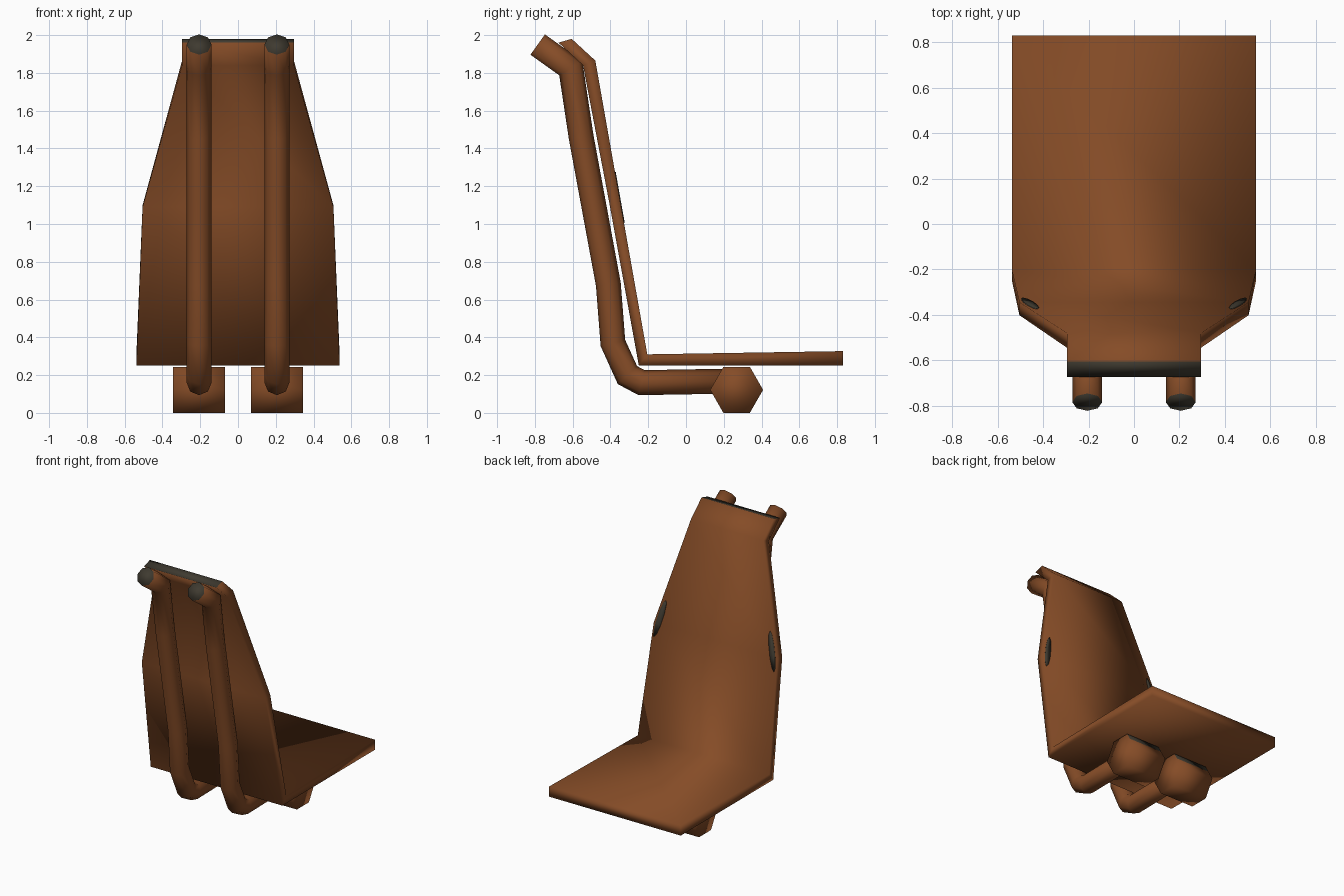
import bpy, bmesh, math
from mathutils import Vector

if "Cube" in bpy.data.objects:
    bpy.data.objects.remove(bpy.data.objects["Cube"])


def material(name, rgb):
    m = bpy.data.materials.new(name)
    m.diffuse_color = (*rgb, 1)
    m.use_nodes = True
    m.node_tree.nodes["Principled BSDF"].inputs["Base Color"].default_value = m.diffuse_color
    return m


MATS = [material("rust brown", (0.235, 0.072, 0.020)),
        material("worn dark grey", (0.050, 0.043, 0.030))]


def finish(bm, name, grey_rule):
    """Turn bmesh into a smooth object, greying the faces the rule picks."""
    bmesh.ops.recalc_face_normals(bm, faces=bm.faces[:])
    bm.normal_update()
    for f in bm.faces:
        f.smooth = True
        f.material_index = int(grey_rule(f))
    me = bpy.data.meshes.new(name)
    bm.to_mesh(me)
    bm.free()
    for m in MATS:
        me.materials.append(m)
    ob = bpy.data.objects.new(name, me)
    bpy.context.collection.objects.link(ob)
    return ob


def loft(bm, rings):
    """Skin a list of equal-length point rings and cap both ends."""
    vs = [[bm.verts.new(p) for p in r] for r in rings]
    n = len(vs[0])
    for a, b in zip(vs, vs[1:]):
        for i in range(n):
            j = (i + 1) % n
            bm.faces.new((a[i], a[j], b[j], b[i]))
    bm.faces.new(vs[0][::-1])
    bm.faces.new(vs[-1])


# Seat and backrest: one bent plate; rows are half width, inner y/z, outer y/z
rows = [(0.538, 0.83, 0.327, 0.83, 0.252),
        (0.538, -0.205, 0.31, -0.25, 0.252),
        (0.505, -0.345, 1.10, -0.402, 1.09),
        (0.296, -0.48, 1.865, -0.545, 1.84),
        (0.296, -0.605, 1.98, -0.675, 1.96)]
bm = bmesh.new()
loft(bm, [[(-w, yi, zi), (w, yi, zi), (w, yo, zo), (-w, yo, zo)]
          for w, yi, zi, yo, zo in rows])
finish(bm, "seat_shell", lambda f: min(v.co.z for v in f.verts) > 1.9)

# Rear support tube: centre line in y, z
path = [Vector((0, y, z)) for y, z in
        [(0.22, 0.168), (-0.235, 0.16), (-0.31, 0.20), (-0.387, 0.37),
         (-0.411, 0.68), (-0.555, 1.46), (-0.61, 1.825), (-0.785, 1.95)]]
TUBE_R, SIDES = 0.066, 8


def tube_rings(x):
    rings = []
    for i, p in enumerate(path):
        d1 = (p - path[max(i - 1, 0)]).normalized() if i else None
        d2 = (path[i + 1] - p).normalized() if i + 1 < len(path) else None
        t = ((d1 or d2) + (d2 or d1)).normalized()
        miter = 1 / t.dot(d1 or d2)
        up = Vector((0, -t.z, t.y)) * miter
        rings.append([p + Vector((x, 0, 0)) + TUBE_R *
                      (Vector((math.cos(a), 0, 0)) + up * math.sin(a))
                      for a in (2 * math.pi * k / SIDES for k in range(SIDES))])
    return rings


for side, label in ((-1, "left"), (1, "right")):
    x = 0.206 * side

    # Support tube with bare metal tip
    bm = bmesh.new()
    loft(bm, tube_rings(x))
    finish(bm, "support_tube_" + label,
           lambda f: min(v.co.z for v in f.verts) > 1.87)

    # Six-sided foot, worn along its upper rear edge
    bm = bmesh.new()
    hexagon = [(0.268 + 0.14 * math.cos(k * math.pi / 3),
                0.122 + 0.141 * math.sin(k * math.pi / 3)) for k in range(6)]
    loft(bm, [[(x + dx, y, z) for y, z in hexagon] for dx in (-0.137, 0.137)])
    slope = [f for f in bm.faces
             if abs(f.normal.x) < 0.5 or len(f.verts) == 6]
    geom = slope + bm.edges[:] + bm.verts[:]
    bmesh.ops.bisect_plane(bm, geom=geom, plane_co=(0, 0, 0.195),
                           plane_no=(0, 0, 1))
    finish(bm, "foot_" + label,
           lambda f: f.calc_center_median().z > 0.2
           and f.calc_center_median().y > 0.26 and abs(f.normal.x) < 0.5)

    # Worn patch on the inner face of the backrest, beside the shoulder
    bm = bmesh.new()
    down = Vector((0, -0.14, 0.79)).normalized()
    normal = Vector((0, down.z, -down.y))
    across = Vector((side, 0, 0))
    long_axis = (down - across * 0.24).normalized()
    short_axis = long_axis.cross(normal)
    centre = Vector((0.458 * side, -0.345 - 0.14 * 0.04 / 0.79, 1.14))
    loft(bm, [[centre + normal * h + long_axis * 0.14 * math.cos(a)
               + short_axis * 0.022 * math.sin(a)
               for a in (2 * math.pi * k / 10 for k in range(10))]
              for h in (-0.003, 0.004)])
    finish(bm, "worn_patch_" + label, lambda f: True)
